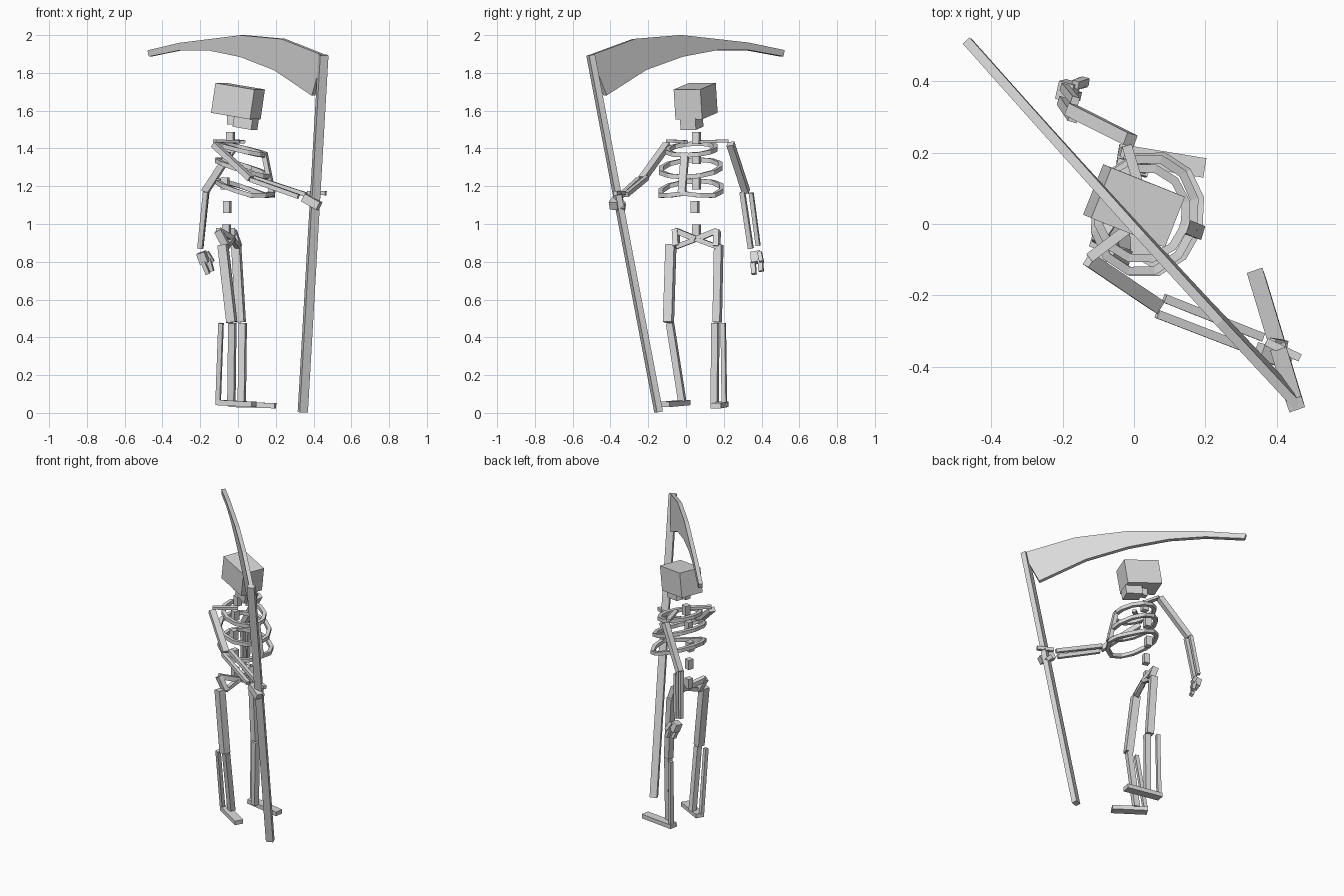
import bpy, bmesh, math
from mathutils import Vector as V

bone = bpy.data.materials.new("pale_grey")
bone.diffuse_color = (0.7, 0.7, 0.7, 1)

SIDE = V((0.28, 0.96, 0))      # left-right axis of the body
FWD = V((0.96, -0.28, 0))      # direction the body faces


def finish(name, bm):
    bmesh.ops.recalc_face_normals(bm, faces=bm.faces)
    me = bpy.data.meshes.new(name)
    bm.to_mesh(me)
    bm.free()
    me.materials.append(bone)
    ob = bpy.data.objects.new(name, me)
    bpy.context.collection.objects.link(ob)


def beam(name, a, b, w, t, side=SIDE):
    """Box from a to b, w wide along side and t thick across it."""
    a, b = V(a), V(b)
    d = (b - a).normalized()
    s = (side - d * side.dot(d)).normalized()
    n = d.cross(s)
    bm = bmesh.new()
    ends = [[bm.verts.new(p + s * i * w / 2 + n * j * t / 2)
             for i, j in ((-1, -1), (1, -1), (1, 1), (-1, 1))] for p in (a, b)]
    bm.faces.new(ends[0])
    bm.faces.new(ends[1])
    for k in range(4):
        m = (k + 1) % 4
        bm.faces.new((ends[0][k], ends[0][m], ends[1][m], ends[1][k]))
    finish(name, bm)


def block(name, c, size, h):
    c = V(c)
    beam(name, c - V((0, 0, h / 2)), c + V((0, 0, h / 2)), size, size)


def rib(name, c, a, b, slope, lift=0.0, n=12, t=0.024):
    """Tilted oval hoop with a square section."""
    bm = bmesh.new()
    loops = []
    for k in range(n):
        u = 2 * math.pi * k / n
        cu, su = math.cos(u), math.sin(u)
        loop = []
        for r, z in ((-1, -1), (1, -1), (1, 1), (-1, 1)):
            p = V(c) + FWD * cu * (a + r * t / 2) + SIDE * su * (b + r * t / 2)
            p.z += z * t / 2 - slope * cu * a + lift * max(0, cu) ** 4
            loop.append(bm.verts.new(p))
        loops.append(loop)
    for k in range(n):
        p, q = loops[k], loops[(k + 1) % n]
        for i in range(4):
            j = (i + 1) % 4
            bm.faces.new((p[i], p[j], q[j], q[i]))
    finish(name, bm)


# Scythe shaft
beam("scythe_shaft", (0.343, -0.145, 0.005), (0.452, -0.505, 1.895), 0.046, 0.033, V((0.93, 0.32, 0.04)))

# Scythe blade: outline as (x, z), lying in a slightly tilted diagonal plane
outline = [(-0.47, 1.92), (-0.30, 1.96), (0.02, 2.0), (0.24, 1.98), (0.46, 1.893),
           (0.40, 1.68), (0.2, 1.815), (0.02, 1.885), (-0.15, 1.92), (-0.30, 1.92), (-0.462, 1.887)]
nrm = V((1.105, 1, 0.08)).normalized() * 0.013
bm = bmesh.new()
sides = [[bm.verts.new(V((x, -1.105 * x - 0.008 + 0.08 * (1.95 - z), z)) + nrm * s) for x, z in outline]
         for s in (-1, 1)]
for loop in sides:
    bm.faces.new(loop)
for k in range(len(outline)):
    m = (k + 1) % len(outline)
    bm.faces.new((sides[0][k], sides[0][m], sides[1][m], sides[1][k]))
finish("scythe_blade", bm)

# Skull and jaw
head_side = V((0.39, 0.92, 0))
beam("skull", (-0.103, 0.092, 1.668), (0.103, 0.01, 1.633), 0.152, 0.16, head_side)
beam("jaw", (-0.008, 0.05, 1.545), (0.09, 0.01, 1.528), 0.088, 0.06, head_side)

# Spine
for i, (x, y, z) in enumerate([(-0.035, 0.05, 1.56), (-0.04, 0.055, 1.455), (-0.06, 0.055, 1.35),
                               (-0.068, 0.055, 1.215), (-0.057, 0.047, 1.09), (-0.06, 0.055, 0.965)]):
    block("vertebra_%d" % (i + 1), (x, y, z), 0.038, 0.064)

# Ribcage
rib("upper_rib", (0.023, 0.03, 1.395), 0.125, 0.13, 0.25)
rib("middle_rib", (0.03, 0.025, 1.295), 0.14, 0.163, 0.33)
rib("lower_rib", (0.038, 0.027, 1.175), 0.148, 0.168, 0.36, 0.04)
beam("sternum", (0.14, -0.005, 1.375), (0.182, -0.022, 1.165), 0.04, 0.025)

# Collar bones
beam("right_collar_bone", (-0.125, -0.095, 1.44), (0.0, 0.0, 1.435), 0.028, 0.016, V((-0.095, 0.125, 0)))
beam("left_collar_bone", (-0.02, 0.22, 1.44), (0.025, 0.07, 1.435), 0.028, 0.016, V((1, 0.3, 0)))

# Pelvis: one triangle of bars per hip
for name, crest, low in (("right", (-0.105, -0.055, 0.965), (-0.06, -0.05, 0.88)),
                         ("left", (-0.03, 0.165, 0.965), (0.0, 0.162, 0.88))):
    mid = (-0.03, 0.055, 0.92)
    beam(name + "_hip_top", crest, mid, 0.03, 0.03, FWD)
    beam(name + "_hip_side", crest, low, 0.04, 0.03, FWD)
    beam(name + "_hip_low", low, mid, 0.025, 0.025, FWD)

# Legs
beam("right_thigh", (-0.08, -0.08, 0.89), (-0.033, -0.093, 0.48), 0.048, 0.048)
beam("left_thigh", (-0.01, 0.173, 0.89), (0.015, 0.165, 0.48), 0.04, 0.045)
for name, a, b in (("right_shin_outer", (-0.09, -0.085, 0.475), (-0.105, -0.015, 0.06)),
                   ("right_shin_inner", (-0.03, -0.085, 0.475), (-0.035, -0.02, 0.06)),
                   ("left_shin_inner", (0.025, 0.155, 0.475), (0.02, 0.152, 0.05)),
                   ("left_shin_outer", (-0.025, 0.197, 0.475), (-0.03, 0.203, 0.05))):
    w = 0.036 if "inner" in name else 0.024
    beam(name, a, b, w, w)
beam("right_foot", (-0.105, 0.0, 0.055), (0.085, -0.11, 0.045), 0.055, 0.028, V((0.47, 0.88, 0)))
beam("left_foot", (-0.045, 0.197, 0.045), (0.198, 0.157, 0.038), 0.055, 0.028, V((0.15, 1, 0)))

# Hanging left arm
beam("left_upper_arm", (-0.01, 0.235, 1.425), (-0.175, 0.318, 1.17), 0.036, 0.036)
beam("left_forearm_inner", (-0.17, 0.298, 1.17), (-0.2, 0.343, 0.87), 0.026, 0.026)
beam("left_forearm_outer", (-0.165, 0.345, 1.165), (-0.195, 0.382, 0.885), 0.022, 0.022)
beam("left_palm", (-0.195, 0.37, 0.85), (-0.175, 0.375, 0.795), 0.052, 0.045)
for i, (y, z) in enumerate([(0.355, 0.735), (0.393, 0.75)]):
    beam("left_finger_%d" % (i + 1), (-0.185 + i * 0.03, y, z + 0.065), (-0.158 + i * 0.02, y + 0.005, z), 0.025, 0.022)
beam("left_thumb", (-0.165, 0.39, 0.85), (-0.135, 0.4, 0.8), 0.022, 0.022)

# Right arm reaching to the shaft
beam("right_upper_arm", (-0.125, -0.1, 1.42), (0.068, -0.23, 1.24), 0.04, 0.03, V((0.5, 0.85, 0)))
beam("right_forearm_inner", (0.085, -0.208, 1.245), (0.36, -0.317, 1.155), 0.024, 0.024)
beam("right_forearm_outer", (0.065, -0.252, 1.235), (0.32, -0.35, 1.145), 0.024, 0.024)
beam("right_palm", (0.35, -0.355, 1.14), (0.43, -0.385, 1.095), 0.045, 0.045)
beam("right_thumb", (0.37, -0.33, 1.165), (0.465, -0.375, 1.163), 0.022, 0.022)
beam("right_finger", (0.385, -0.34, 1.11), (0.42, -0.345, 1.075), 0.04, 0.025)
